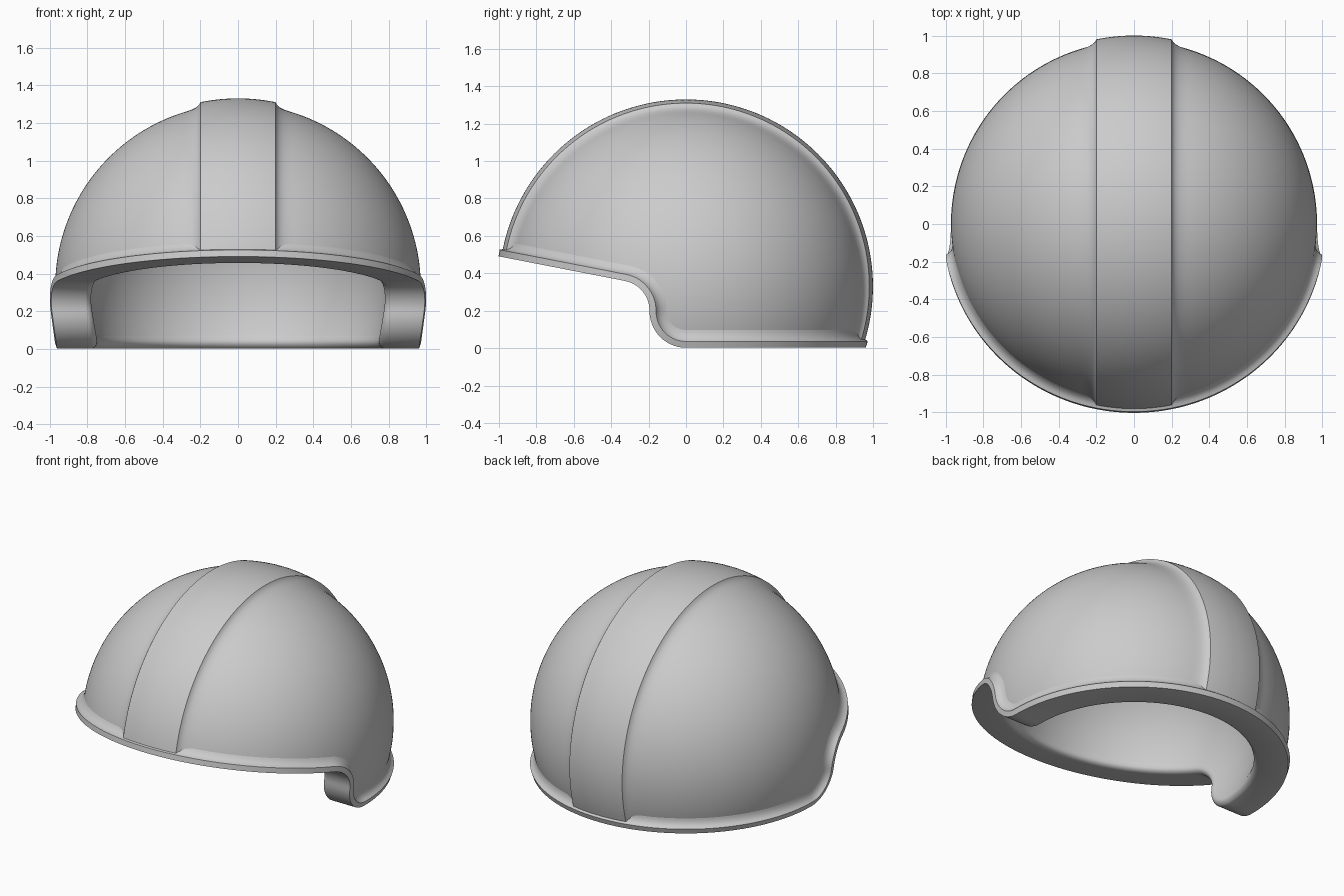
import bpy
import bmesh
from math import sin, cos, pi, sqrt, radians
from mathutils import Vector
from mathutils.kdtree import KDTree

cube = bpy.data.objects.get("Cube")
if cube:
    bpy.data.objects.remove(cube, do_unlink=True)

CENTRE = Vector((0, 0, 0.33))
RIM_R, INNER_R, FILLET = 1.015, 0.80, 0.04

grey = bpy.data.materials.new("shell_grey")
grey.use_nodes = True
colour = (0.6, 0.6, 0.6, 1)
grey.diffuse_color = colour
grey.node_tree.nodes["Principled BSDF"].inputs["Base Color"].default_value = colour


def finish(name, bm):
    mesh = bpy.data.meshes.new(name)
    bm.to_mesh(mesh)
    bm.free()
    obj = bpy.data.objects.new(name, mesh)
    obj.location = CENTRE
    mesh.materials.append(grey)
    bpy.context.collection.objects.link(obj)
    bpy.ops.object.select_all(action='DESELECT')
    obj.select_set(True)
    bpy.context.view_layer.objects.active = obj
    bpy.ops.object.shade_smooth_by_angle(angle=radians(40))
    return obj


# Side outline of the opening: sloped brow, S-shaped cheek, flat neck
def arc(cy, cz, r, start, end, n=14):
    angles = [radians(start + (end - start) * i / n) for i in range(n + 1)]
    return [Vector((cy + r * cos(a), cz - CENTRE.z + r * sin(a))) for a in angles]


CHEEK = arc(-0.357, 0.2, 0.162, 79, 0) + arc(0, 0.197, 0.195, 180, 270)[1:]


def straight(q, d, r, n):
    """Points along a straight edge from q out to the sphere of radius r."""
    d = d.normalized()
    length = -q.dot(d) + sqrt(q.dot(d) ** 2 + r * r - q.dot(q))
    return [q + d * length * sin(pi / 2 * i / n) for i in range(1, n + 1)]


def rim_loop(r):
    """Closed opening curve on a sphere, with directions pointing up the shell."""
    brow = straight(CHEEK[0], Vector((-1, 0.195)), r, 44)
    neck = straight(CHEEK[-1], Vector((1, 0)), r, 48)
    side = brow[::-1] + CHEEK + neck
    half = [Vector((sqrt(max(0, r * r - p.dot(p))), p.x, p.y)) for p in side]
    half[0].x = half[-1].x = 0
    loop = half + [Vector((-p.x, p.y, p.z)) for p in half[-2:0:-1]]
    dirs = [p.normalized() for p in loop]
    count = len(dirs)
    ups = [u.cross(dirs[(i + 1) % count] - dirs[i - 1]).normalized()
           for i, u in enumerate(dirs)]
    return dirs, ups


outer_rim = rim_loop(RIM_R)
inner_rim = rim_loop(INNER_R + FILLET)


# Rim: section swept round the opening, each row is (distance up, radius)
def make_rim():
    outer_rows = [(0.10, 0.966), (0.075, 0.973), (0.055, 0.983),
                  (0.042, 0.998), (0.035, RIM_R), (0, RIM_R)]
    inner_rows = [(FILLET * (1 - cos(a)), INNER_R + FILLET * (1 - sin(a)))
                  for a in [pi / 2 * i / 6 for i in range(7)]]
    inner_rows += [(0.06, 0.799), (0.085, 0.802)]
    bm = bmesh.new()
    rows = []
    for (dirs, ups), section in ((outer_rim, outer_rows), (inner_rim, inner_rows)):
        for d, r in section:
            rows.append([bm.verts.new((u * cos(d) + n * sin(d)) * r)
                         for u, n in zip(dirs, ups)])
    for a, b in zip(rows, rows[1:]):
        for i in range(len(a)):
            bm.faces.new((a[i - 1], b[i - 1], b[i], a[i]))
    bmesh.ops.recalc_face_normals(bm, faces=bm.faces)
    # The open strip is oriented by its outer lip
    lip = max(bm.faces, key=lambda f: f.calc_center_median().length)
    if lip.normal.dot(lip.calc_center_median()) < 0:
        bmesh.ops.reverse_faces(bm, faces=bm.faces)
    return finish("rim", bm)


# Dome: (x, radius) profile turned round the x axis, then opened at the rim
def make_dome(name, half_profile, rim, margin, inward=False):
    profile = [(-x, r) for x, r in half_profile[::-1]] + half_profile
    segments = 192
    bm = bmesh.new()
    rings = []
    for x, r in profile:
        h = sqrt(max(0, r * r - x * x))
        rings.append([bm.verts.new((x, h * cos(2 * pi * i / segments),
                                    h * sin(2 * pi * i / segments)))
                      for i in range(segments)])
    for a, b in zip(rings, rings[1:]):
        for i in range(segments):
            bm.faces.new((a[i - 1], a[i], b[i], b[i - 1]))
    bm.faces.new(rings[0])
    bm.faces.new(rings[-1])
    dirs, ups = rim
    tree = KDTree(len(dirs))
    for i, u in enumerate(dirs):
        tree.insert(u, i)
    tree.balance()
    bmesh.ops.recalc_face_normals(bm, faces=bm.faces)
    below = []
    for f in bm.faces:
        u = f.calc_center_median().normalized()
        near, i, _ = tree.find(u)
        if (u - near).dot(ups[i]) < margin:
            below.append(f)
    bmesh.ops.delete(bm, geom=below, context='FACES')
    if inward:
        bmesh.ops.reverse_faces(bm, faces=bm.faces)
    return finish(name, bm)


def sphere_profile(start, r, n):
    """Evenly spaced sphere rings from x = start to near the pole."""
    steps = [i / n for i in range(n)]
    first = sqrt(1 - (start / r) ** 2)
    low = Vector((first, start / r)).angle(Vector((1, 0)))
    return [(r * sin(low + (pi / 2 - low) * t), r) for t in steps]


# Outer shell with the raised centre band and its concave edges
band = [(0.03 + 0.17 * i / 8, 1.0) for i in range(9)]
band_edge = [(0.207, 0.988), (0.222, 0.978), (0.245, 0.972)]
make_dome("outer_shell", band + band_edge + sphere_profile(0.275, 0.97, 46),
          outer_rim, 0.025)

# Inner lining
make_dome("inner_lining", sphere_profile(0.015, INNER_R, 50), inner_rim, 0.06, True)
make_rim()
